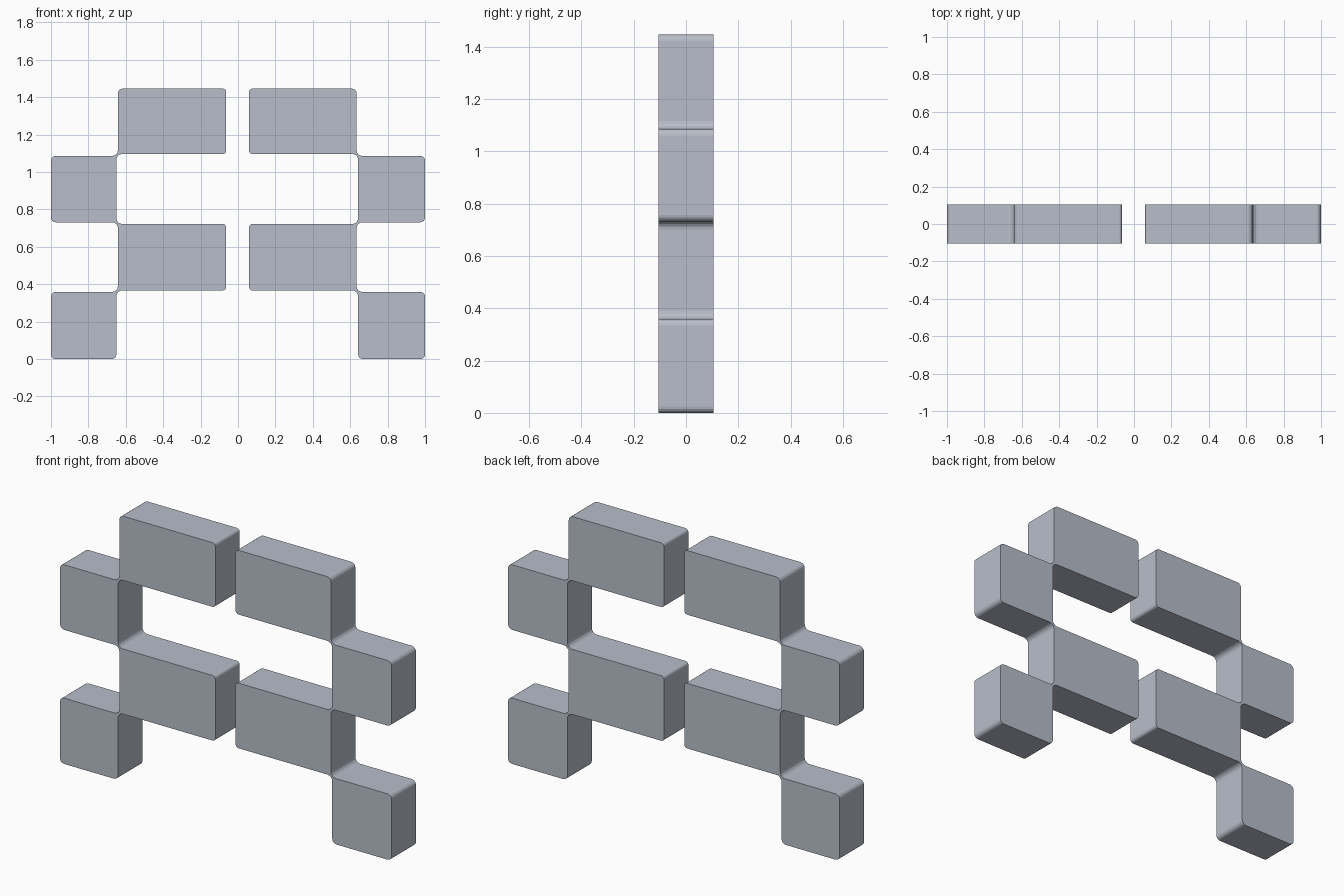
import bpy, bmesh
from math import pi, sin, cos
from mathutils import Vector

if "Cube" in bpy.data.objects:
    bpy.data.objects.remove(bpy.data.objects["Cube"])

HALF_DEPTH = 0.105
CORNER, FILLET, STEPS = 0.025, 0.03, 4

# Single grey finish
grey = bpy.data.materials.new("pale blue grey")
colour = (0.48, 0.515, 0.59, 1)
grey.diffuse_color = colour
grey.use_nodes = True
grey.node_tree.nodes["Principled BSDF"].inputs["Base Color"].default_value = colour


def rounded(corners):
    """Replace every right-angled (point, radius) corner with a short arc."""
    points = []
    for i, (p, r) in enumerate(corners):
        before = (corners[i - 1][0] - p).normalized()
        after = (corners[(i + 1) % len(corners)][0] - p).normalized()
        centre = p + (before + after) * r
        for k in range(STEPS + 1):
            a = pi / 2 * k / STEPS
            points.append(centre - after * r * cos(a) - before * r * sin(a))
    return points


def stepped_panel(name, sign, inner, wide_end, small_start):
    # Heights of the two square blocks and the two wide blocks between them
    square1, square2 = (0.0, 0.359), (0.731, 1.086)
    wide1, wide2 = (0.367, 0.722), (1.096, 1.446)
    corners = []

    def add(x, z, r):
        corners.append((Vector((sign * x, z)), r))

    # Outer side going up, with fillets at the diagonal necks
    for square, wide, bottom_x, bottom_r in ((square1, wide1, small_start, CORNER),
                                            (square2, wide2, wide_end, FILLET)):
        add(bottom_x, square[0], bottom_r)
        add(1.0, square[0], CORNER)
        add(1.0, square[1], CORNER)
        add(wide_end, square[1], FILLET)
    # Inner side going down
    for wide, top_x, top_r in ((wide2, wide_end, CORNER), (wide1, small_start, FILLET)):
        add(top_x, wide[1], top_r)
        add(inner, wide[1], 0.018)
        add(inner, wide[0], 0.018)
        add(small_start, wide[0], FILLET)

    # Extrude the outline through the depth
    bm = bmesh.new()
    face = bm.faces.new([bm.verts.new((p.x, -HALF_DEPTH, p.y)) for p in rounded(corners)])
    result = bmesh.ops.extrude_face_region(bm, geom=[face], use_keep_orig=True)
    moved = [v for v in result["geom"] if isinstance(v, bmesh.types.BMVert)]
    bmesh.ops.translate(bm, verts=moved, vec=(0, 2 * HALF_DEPTH, 0))
    bmesh.ops.recalc_face_normals(bm, faces=bm.faces)
    mesh = bpy.data.meshes.new(name)
    bm.to_mesh(mesh)
    bm.free()
    mesh.materials.append(grey)
    obj = bpy.data.objects.new(name, mesh)
    bpy.context.collection.objects.link(obj)


stepped_panel("left_stepped_panel", 1, 0.059, 0.634, 0.642)
stepped_panel("right_stepped_panel", -1, 0.063, 0.642, 0.65)
